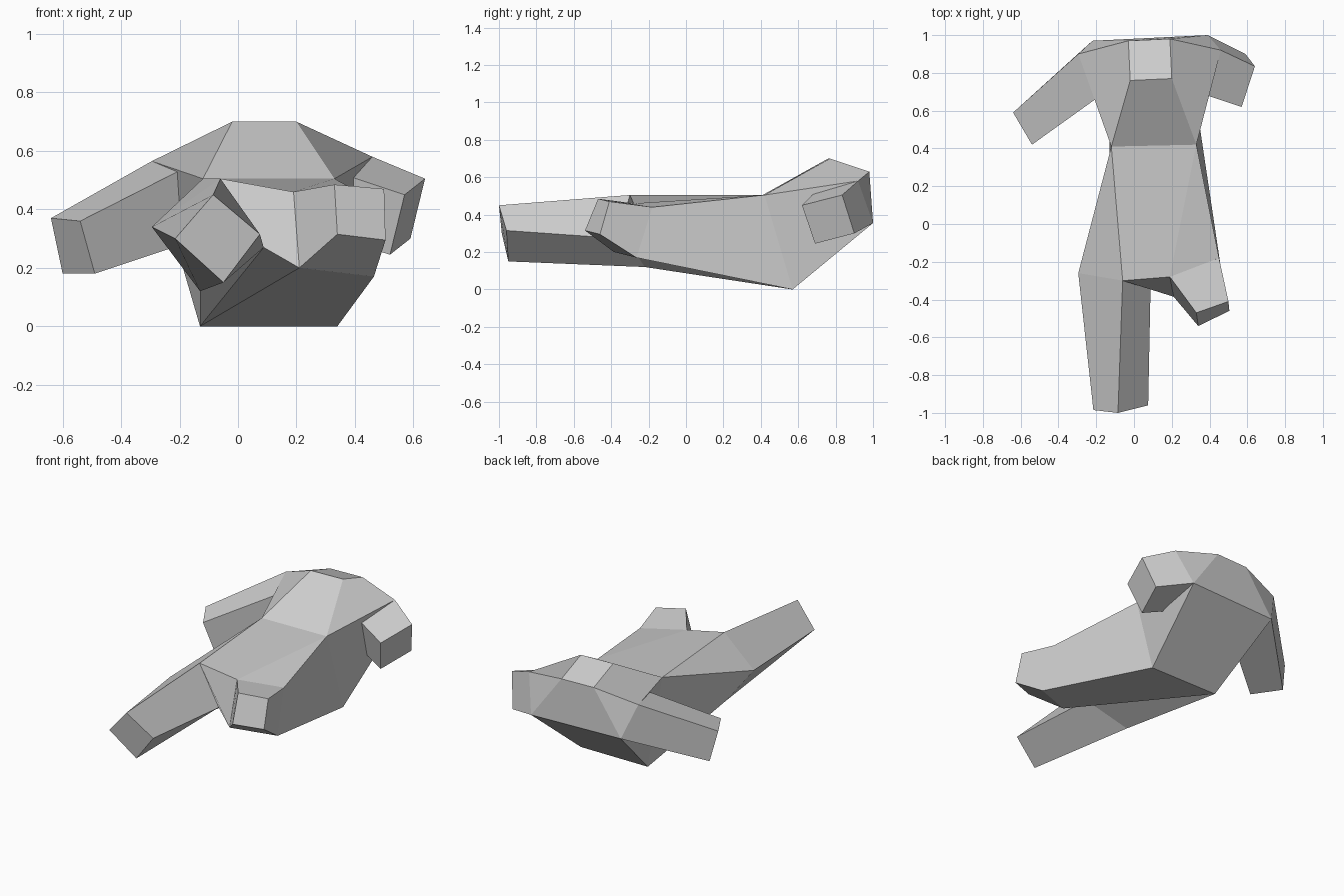
import bpy
import bmesh

cube = bpy.data.objects.get("Cube")
if cube:
    bpy.data.objects.remove(cube, do_unlink=True)

# Single clay-grey material
grey = bpy.data.materials.new("plain_grey")
grey.use_nodes = True
colour = (0.62, 0.62, 0.62, 1)
grey.diffuse_color = colour
shader = next(n for n in grey.node_tree.nodes if n.type == "BSDF_PRINCIPLED")
shader.inputs["Base Color"].default_value = colour


def build(name, points, faces):
    """Flat-shaded closed mesh from named corner points and faces of names."""
    bm = bmesh.new()
    used = {}
    for face in faces:
        for key in face.split():
            if key not in used:
                used[key] = bm.verts.new(points[key])
    for face in faces:
        bm.faces.new([used[key] for key in face.split()])
    bmesh.ops.recalc_face_normals(bm, faces=bm.faces)
    mesh = bpy.data.meshes.new(name)
    bm.to_mesh(mesh)
    bm.free()
    mesh.materials.append(grey)
    obj = bpy.data.objects.new(name, mesh)
    bpy.context.collection.objects.link(obj)
    return obj


def limb(name, root, tip):
    """Four-sided tapered limb joining a root ring to a tip ring."""
    points = {f"root{i}": p for i, p in enumerate(root)}
    points.update({f"tip{i}": p for i, p in enumerate(tip)})
    faces = ["root0 root1 root2 root3", "tip0 tip1 tip2 tip3"]
    for i in range(len(root)):
        j = (i + 1) % len(root)
        faces.append(f"root{i} root{j} tip{j} tip{i}")
    return build(name, points, faces)


# Torso corners, suffix _r is the right (-x) side and _l the left (+x) side
body = {
    "neck_r": (-.03, .97, .63), "neck_l": (.19, .98, .63),
    "crest_r": (-.02, .76, .70), "crest_l": (.20, .77, .70),
    "waist_r": (-.12, .41, .505), "waist_l": (.33, .42, .505),
    "shoulder_r": (-.295, .90, .565), "shoulder_l": (.46, .92, .58),
    "collar_r": (-.22, .97, .355), "collar_l": (.39, 1, .355),
    "belly_r": (-.13, .57, 0), "belly_l": (.34, .57, 0),
    "rump_r": (-.06, -.30, .505), "rump_l": (.19, -.28, .46),
    "hip_r": (-.295, -.26, .34), "hip_l": (.45, -.18, .44),
    "groin_r": (-.13, -.22, .12), "groin_l": (.465, -.265, .17),
    "crotch_r": (.088, -.32, .27), "crotch_l": (.21, -.385, .20),
}

# Faces across the middle
faces = [
    "neck_r neck_l crest_l crest_r",
    "crest_r crest_l waist_l waist_r",
    "waist_r waist_l rump_l rump_r",
    "neck_r neck_l collar_l collar_r",
    "collar_r collar_l belly_l belly_r",
    "rump_r rump_l crotch_l crotch_r",
    "belly_r belly_l crotch_l",
    "belly_r crotch_l crotch_r",
    "belly_r crotch_r groin_r",
    "belly_l groin_l crotch_l",
]

# Faces repeated on each side, including the leg sockets
for s in ("_r", "_l"):
    for pattern in (
        "crest neck shoulder waist",
        "neck shoulder collar",
        "shoulder collar belly waist",
        "waist belly groin hip",
        "waist hip rump",
        "rump hip groin crotch",
    ):
        faces.append(" ".join(part + s for part in pattern.split()))
build("torso", body, faces)

# Legs grow from the sockets: a long one on the right, a stump on the left
socket = ("rump", "crotch", "groin", "hip")
limb("right_leg", [body[p + "_r"] for p in socket],
     [(-.085, -1, .45), (.075, -.96, .315), (-.05, -.95, .15), (-.215, -.985, .30)])
limb("left_leg", [body[p + "_l"] for p in socket],
     [(.33, -.47, .485), (.34, -.54, .315), (.505, -.46, .295), (.50, -.41, .47)])

# Arms: shoulder and collar behind, armpit corners in front
limb("right_arm",
     [body["shoulder_r"], (-.205, .66, .53), (-.16, .70, .29), body["collar_r"]],
     [(-.64, .59, .37), (-.54, .42, .36), (-.49, .46, .18), (-.60, .62, .18)])
limb("left_arm",
     [body["shoulder_l"], (.39, .68, .51), (.34, .75, .30), body["collar_l"]],
     [(.64, .835, .505), (.57, .62, .45), (.52, .69, .245), (.59, .90, .30)])
